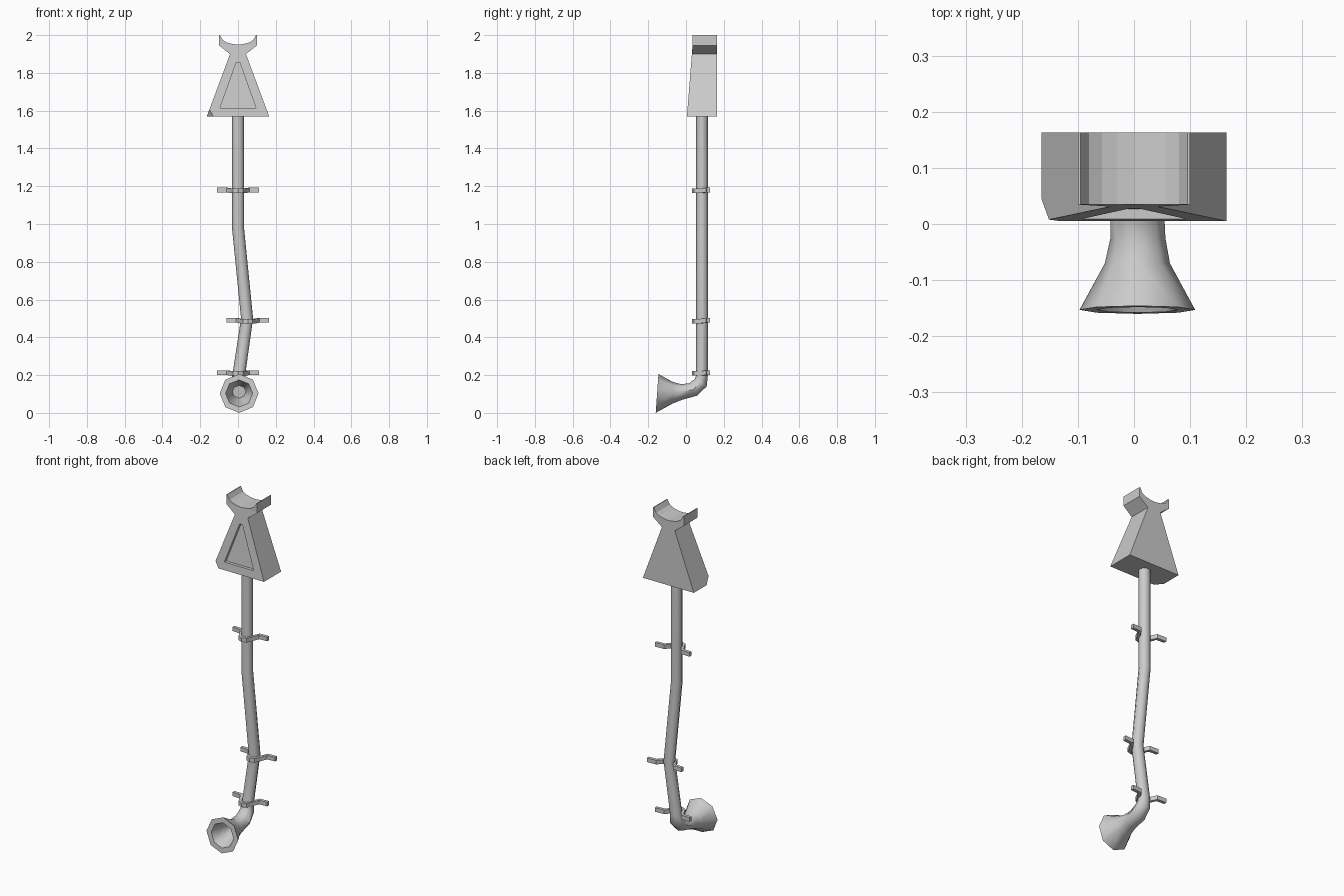
import bpy, bmesh, math
from mathutils import Vector

if "Cube" in bpy.data.objects:
    bpy.data.objects.remove(bpy.data.objects["Cube"])


def finish(name, bm, smooth=None):
    bmesh.ops.recalc_face_normals(bm, faces=bm.faces)
    me = bpy.data.meshes.new(name)
    bm.to_mesh(me)
    bm.free()
    ob = bpy.data.objects.new(name, me)
    bpy.context.collection.objects.link(ob)
    bpy.ops.object.select_all(action='DESELECT')
    ob.select_set(True)
    bpy.context.view_layer.objects.active = ob
    if smooth:
        bpy.ops.object.shade_smooth_by_angle(angle=math.radians(smooth))
    return ob


def front_y(z):
    # sloping front of the hopper, vertical above the neck
    return 0.005 + 0.03 * min(1, max(0, (z - 1.57) / 0.38))


def prism(profile, y0, y1):
    bm = bmesh.new()
    f = bm.faces.new([bm.verts.new((x, y0, z)) for x, z in profile])
    ext = bmesh.ops.extrude_face_region(bm, geom=[f])['geom']
    for v in ext:
        if isinstance(v, bmesh.types.BMVert):
            v.co.y = y1
    return bm


def mirrored(half):
    return half + [(-x, z) for x, z in reversed(half) if abs(x) > 1e-6]


def cut(bm, co, no, clear):
    r = bmesh.ops.bisect_plane(bm, geom=bm.verts[:] + bm.edges[:] + bm.faces[:],
                               plane_co=co, plane_no=no, clear_outer=clear)
    if clear:
        bmesh.ops.holes_fill(bm, edges=[e for e in r['geom_cut']
                                        if isinstance(e, bmesh.types.BMEdge)])


# Hopper: tapered box with a cradle on top
half = [(0, 1.95), (0.03, 1.953), (0.057, 1.96), (0.08, 1.973), (0.095, 2.0), (0.1, 2.0),
        (0.1, 1.945), (0.042, 1.9), (0.165, 1.57)]
bm = prism(mirrored(half), 0.0, 0.163)
cut(bm, (0, 0, 1.949), (0, 0, 1), False)
for v in bm.verts:
    if v.co.y < 0.01:
        v.co.y = front_y(v.co.z)
# chipped front corner
a, b, c = Vector((-.165, .045, 1.57)), Vector((-.13, .005, 1.57)), Vector((-.152, .008, 1.607))
n = (b - a).cross(c - a)
if n.x > 0:
    n = -n
cut(bm, a, n, True)
hopper = finish("hopper", bm)

# Triangular recess in the hopper front
bm = prism([(-0.095, 1.615), (0.095, 1.615), (0.009, 1.855), (-0.009, 1.855)], -0.05, 0.1)
for v in bm.verts:
    if v.co.y > 0:
        v.co.y = front_y(v.co.z) + 0.018
cutter = finish("recess_cutter", bm)
cutter.hide_render = True
mod = hopper.modifiers.new("recess", 'BOOLEAN')
mod.operation = 'DIFFERENCE'
mod.solver = 'EXACT'
mod.object = cutter
bpy.context.view_layer.objects.active = hopper
bpy.ops.object.modifier_apply(modifier=mod.name)
bpy.data.objects.remove(cutter)

# Downpipe with elbow and flared spout: centre, radius in x, radius across, tilt
rings = [((0, .085, 1.58), .032, .031, 0), ((0, .085, .98), .032, .031, 0),
         ((.048, .085, .5), .032, .031, 0), ((.004, .085, .2), .034, .031, 0),
         ((.004, .078, .16), .04, .037, 32), ((.006, .037, .123), .047, .039, 55),
         ((.007, -.025, .112), .049, .042, 80), ((.006, -.07, .107), .058, .057, 90),
         ((.006, -.153, .103), .103, .103, 94), ((.006, -.153, .103), .072, .072, 94),
         ((.006, -.09, .107), .05, .05, 90), ((.006, -.03, .112), .036, .034, 82)]
bm = bmesh.new()
prev = None
for centre, rx, rv, tilt in rings:
    t = math.radians(tilt)
    across = Vector((0, math.cos(t), -math.sin(t))) * rv
    ring = []
    for i in range(8):
        ang = i * math.pi / 4
        ring.append(bm.verts.new(Vector(centre) + Vector((rx * math.cos(ang), 0, 0))
                                 + across * math.sin(ang)))
    if prev:
        for i in range(8):
            j = (i + 1) % 8
            bm.faces.new((prev[i], prev[j], ring[j], ring[i]))
    else:
        bm.faces.new(ring)
    prev = ring
bm.faces.new(prev)
finish("downpipe", bm, 50)

# Pipe straps: bent band round the pipe front with an ear on each side
outer = [(0, .032), (.026, .042), (.042, .075), (.062, .107), (.112, .11)]
inner = [(0, .05), (.018, .058), (.028, .085), (.054, .125), (.112, .128)]
for k, (cx, cz) in enumerate([(0, 1.18), (.052, .49), (0, .213)]):
    bm = bmesh.new()
    sections = []
    full = [(s, i) for s, i in [(-1, i) for i in range(4, 0, -1)] + [(1, i) for i in range(5)]]
    for s, i in full:
        drop = 0.004 if i < 3 else 0
        (xo, yo), (xi, yi) = outer[i], inner[i]
        lo, hi = cz - .012 - drop, cz + .012 - drop
        sections.append([bm.verts.new(p) for p in (
            (cx + s * xo, yo, lo), (cx + s * xo, yo, hi),
            (cx + s * xi, yi, hi), (cx + s * xi, yi, lo))])
    for p, q in zip(sections, sections[1:]):
        for i in range(4):
            j = (i + 1) % 4
            bm.faces.new((p[i], p[j], q[j], q[i]))
    bm.faces.new(sections[0])
    bm.faces.new(sections[-1])
    finish("strap_%d" % (k + 1), bm)
